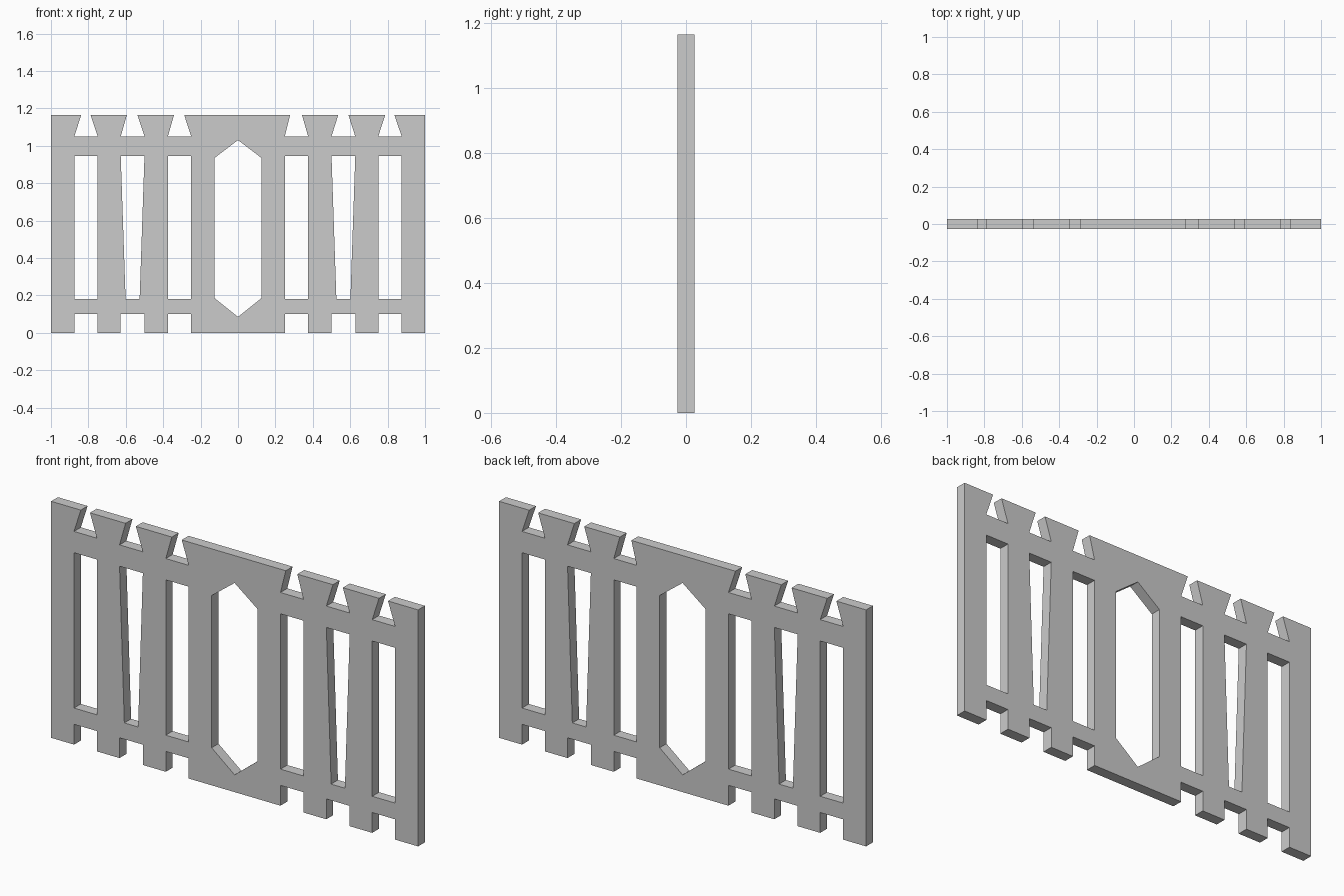
import bpy, bmesh, math
from mathutils import Matrix

if "Cube" in bpy.data.objects:
    bpy.data.objects.remove(bpy.data.objects["Cube"])

TOP, HALF_T = 1.165, 0.0265
RAIL_LOW = (0.10, 0.18)       # lower rail, bottom and top
RAIL_HIGH = (0.945, 1.05)     # upper rail, bottom and top

# gap between boards: left, right at the rails, left, right at the board tips
GAPS = [
    (-0.875, -0.75, -0.838, -0.788),
    (-0.627, -0.50, -0.594, -0.538),
    (-0.375, -0.25, -0.342, -0.288),
    (0.25, 0.375, 0.279, 0.342),
    (0.50, 0.627, 0.536, 0.590),
    (0.75, 0.875, 0.787, 0.836),
]

# outer silhouette: square notches at the feet, tapered notches at the tips
feet = [(-1, 0)]
for l, r, _, _ in GAPS:
    feet += [(l, 0), (l, RAIL_LOW[0]), (r, RAIL_LOW[0]), (r, 0)]
feet.append((1, 0))
tips = [(1, TOP)]
for l, r, tl, tr in reversed(GAPS):
    tips += [(tr, TOP), (r, RAIL_HIGH[1]), (l, RAIL_HIGH[1]), (tl, TOP)]
tips.append((-1, TOP))
loops = [feet + tips]

# openings between the rails; the middle one on each side narrows downward
z0, z1 = RAIL_LOW[1], RAIL_HIGH[0]
for i, (l, r, _, _) in enumerate(GAPS):
    t = 0.026 if i in (1, 4) else 0
    loops.append([(l + t, z0), (r - t, z0), (r, z1), (l, z1)])

# pointed central window
loops.append([(0, 0.085), (0.125, 0.185), (0.125, 0.935),
              (0, 1.03), (-0.125, 0.935), (-0.125, 0.185)])

# filled and extruded profile
curve = bpy.data.curves.new("fence_profile", 'CURVE')
curve.dimensions = '2D'
curve.fill_mode = 'BOTH'
curve.extrude = HALF_T
for pts in loops:
    s = curve.splines.new('POLY')
    s.points.add(len(pts) - 1)
    for p, (x, z) in zip(s.points, pts):
        p.co = (x, z, 0, 1)
    s.use_cyclic_u = True
profile = bpy.data.objects.new("fence_profile", curve)
bpy.context.collection.objects.link(profile)
bpy.context.view_layer.update()
dg = bpy.context.evaluated_depsgraph_get()
mesh = bpy.data.meshes.new_from_object(profile.evaluated_get(dg))
bpy.data.objects.remove(profile)

# stand the panel upright and weld it into one solid
bm = bmesh.new()
bm.from_mesh(mesh)
bm.transform(Matrix.Rotation(math.radians(90), 4, 'X'))
bmesh.ops.remove_doubles(bm, verts=bm.verts, dist=1e-5)
bmesh.ops.recalc_face_normals(bm, faces=bm.faces)
for f in bm.faces:
    f.smooth = False
bm.to_mesh(mesh)
bm.free()
mesh.name = "fence_panel"
fence = bpy.data.objects.new("fence_panel", mesh)
bpy.context.collection.objects.link(fence)
